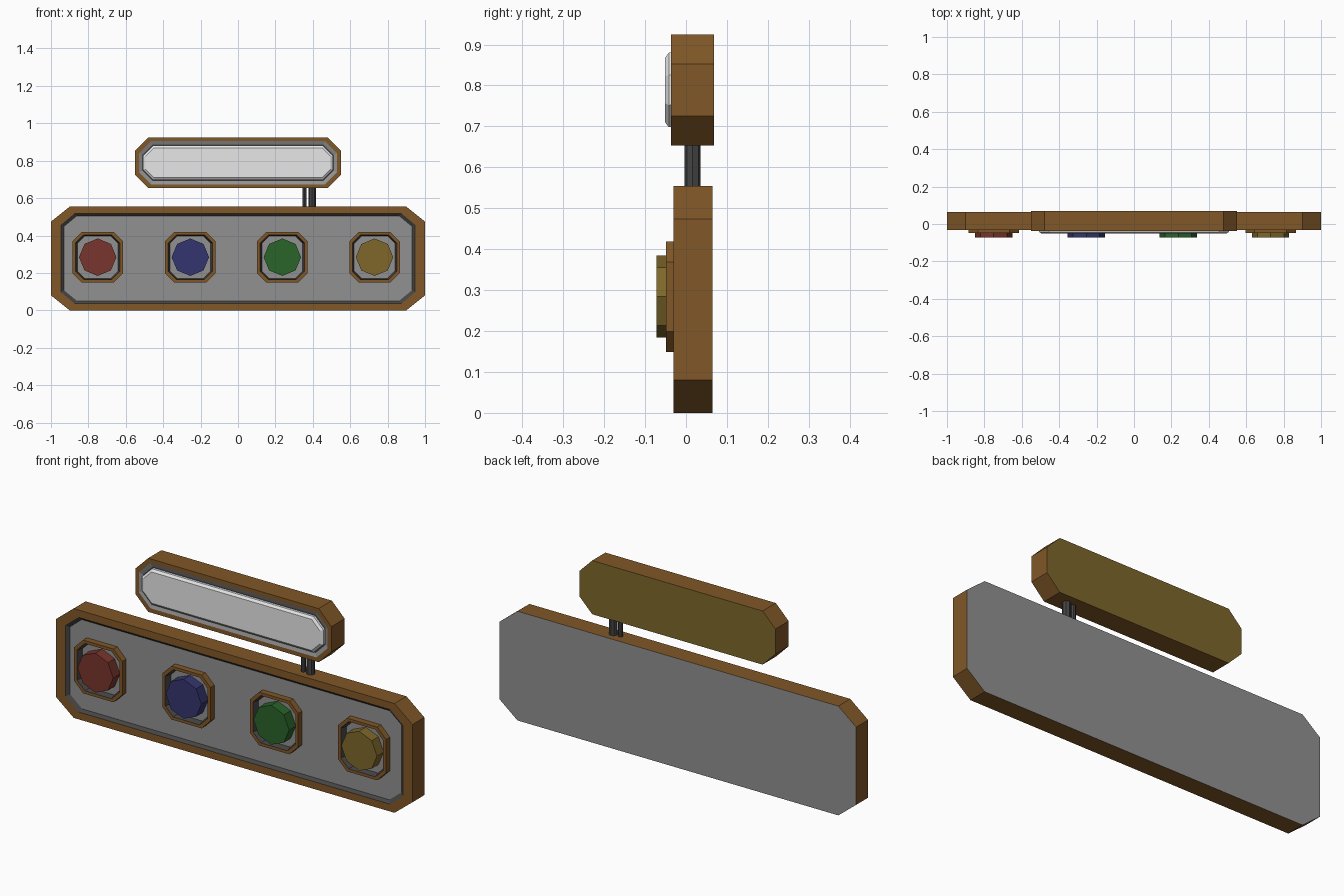
import bpy, bmesh, math

cube = bpy.data.objects.get("Cube")
if cube:
    bpy.data.objects.remove(cube, do_unlink=True)


def material(name, r, g, b):
    m = bpy.data.materials.new(name)
    m.use_nodes = True
    m.diffuse_color = (r, g, b, 1)
    m.node_tree.nodes["Principled BSDF"].inputs["Base Color"].default_value = (r, g, b, 1)
    return m


BROWN = material("brown", 0.217, 0.096, 0.021)
GREY = material("grey", 0.285, 0.285, 0.285)
DARK = material("dark_grey", 0.06, 0.06, 0.06)
WHITE = material("white", 0.8, 0.8, 0.8)
YELLOW = material("yellow", 0.21, 0.136, 0.023)
RED = material("red", 0.19, 0.036, 0.027)
BLUE = material("blue", 0.036, 0.036, 0.16)
GREEN = material("green", 0.023, 0.126, 0.023)


def finish(name, bm, mats):
    bmesh.ops.recalc_face_normals(bm, faces=bm.faces)
    mesh = bpy.data.meshes.new(name)
    bm.to_mesh(mesh)
    bm.free()
    for m in mats:
        mesh.materials.append(m)
    ob = bpy.data.objects.new(name, mesh)
    bpy.context.collection.objects.link(ob)
    return ob


def octagon(hx, hz, cx, cz):
    """Rectangle with cut corners, as (x, z) points in order."""
    return [(hx, hz - cz), (hx - cx, hz), (cx - hx, hz), (-hx, hz - cz),
            (-hx, cz - hz), (cx - hx, -hz), (hx - cx, -hz), (hx, cz - hz)]


def loft(name, x, z, rings, bands, caps=None):
    """Join octagon rings (y, hx, hz, cx, cz); bands colour each strip.
    caps gives the back and front colours; without caps the loop is closed."""
    mats = list(dict.fromkeys(bands + list(caps or ())))
    bm = bmesh.new()
    loops = [[bm.verts.new((x + px, r[0], z + pz)) for px, pz in octagon(*r[1:])]
             for r in rings]
    if caps:
        for loop, mat in zip((loops[0], loops[-1]), caps):
            bm.faces.new(loop).material_index = mats.index(mat)
    else:
        loops.append(loops[0])
    for a, b, mat in zip(loops, loops[1:], bands):
        for i in range(8):
            j = (i + 1) % 8
            bm.faces.new((a[i], a[j], b[j], b[i])).material_index = mats.index(mat)
    return finish(name, bm, mats)


def cylinder(name, x, z, y0, y1, r, mat):
    """Eight-sided button pointing forward, with a corner at the top."""
    bm = bmesh.new()
    loops = [[bm.verts.new((x + r * math.cos(i * math.pi / 4), y,
                            z + r * math.sin(i * math.pi / 4))) for i in range(8)]
             for y in (y0, y1)]
    for loop in loops:
        bm.faces.new(loop)
    for i in range(8):
        j = (i + 1) % 8
        bm.faces.new((loops[0][i], loops[0][j], loops[1][j], loops[1][i]))
    return finish(name, bm, [mat])


# Main panel: brown rim, dark sloped lip, grey recessed face and grey back
FLOOR = -0.018
loft("main_panel", 0, 0.277,
     [(0.065, 1, 0.277, 0.1, 0.08), (-0.031, 1, 0.277, 0.1, 0.08),
      (-0.031, 0.947, 0.24, 0.072, 0.06), (FLOOR, 0.93, 0.226, 0.068, 0.056)],
     [BROWN, BROWN, DARK], (GREY, GREY))

# Four buttons, each in a raised square bezel
for name, x, mat in (("red", -0.75, RED), ("blue", -0.255, BLUE),
                     ("green", 0.237, GREEN), ("yellow", 0.73, YELLOW)):
    loft(name + "_button_bezel", x, 0.284,
         [(FLOOR + 0.002, 0.135, 0.135, 0.05, 0.05), (-0.049, 0.135, 0.135, 0.05, 0.05),
          (-0.049, 0.119, 0.12, 0.044, 0.044), (FLOOR + 0.002, 0.108, 0.114, 0.04, 0.04)],
         [BROWN, BROWN, DARK, BROWN])
    cylinder(name + "_button", x, 0.284, FLOOR + 0.002, -0.072, 0.1, mat)

# Upper sign: brown case, grey sloped surround, yellow back
loft("sign_case", 0, 0.789,
     [(0.069, 0.55, 0.136, 0.072, 0.072), (-0.037, 0.55, 0.136, 0.072, 0.072),
      (-0.037, 0.529, 0.115, 0.063, 0.063), (-0.03, 0.513, 0.097, 0.056, 0.056)],
     [BROWN, BROWN, GREY], (YELLOW, DARK))

# White screen with a bevelled edge
loft("sign_screen", 0, 0.789,
     [(-0.029, 0.508, 0.091, 0.054, 0.054), (-0.042, 0.508, 0.091, 0.054, 0.054),
      (-0.051, 0.495, 0.079, 0.046, 0.046)],
     [WHITE, WHITE], (WHITE, WHITE))

# Posts holding the sign above the panel
for name, x, r in (("thin_post", 0.356, 0.011), ("thick_post", 0.396, 0.02)):
    bm = bmesh.new()
    bmesh.ops.create_cone(bm, cap_ends=True, segments=8, radius1=r, radius2=r, depth=0.13)
    bmesh.ops.translate(bm, verts=bm.verts, vec=(x, 0.016, 0.604))
    finish(name, bm, [DARK])
